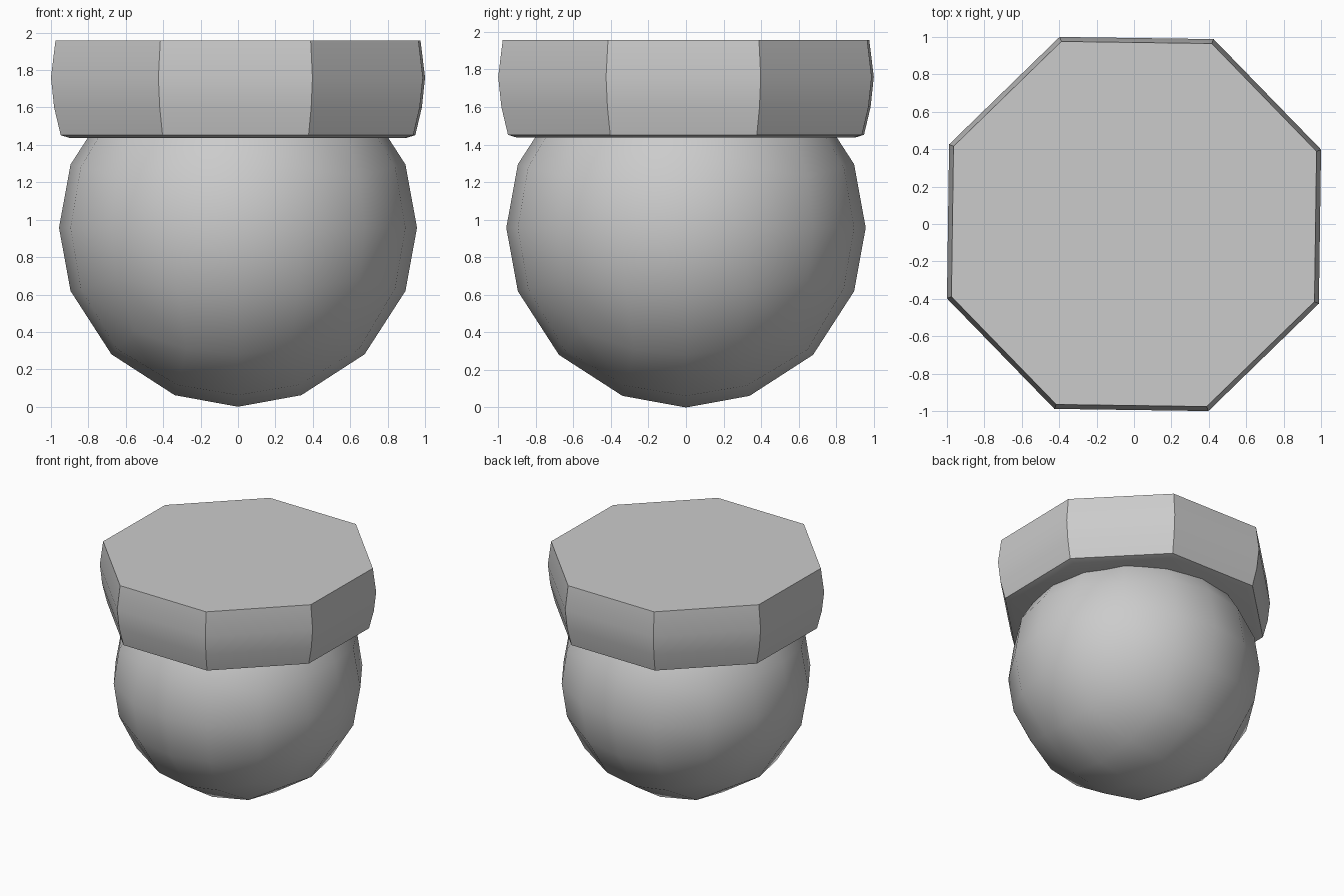
import bpy, bmesh
from math import sin, cos, radians, sqrt

if "Cube" in bpy.data.objects:
    bpy.data.objects.remove(bpy.data.objects["Cube"])


def finish(name, bm, angle):
    bmesh.ops.recalc_face_normals(bm, faces=bm.faces)
    mesh = bpy.data.meshes.new(name)
    bm.to_mesh(mesh)
    bm.free()
    obj = bpy.data.objects.new(name, mesh)
    bpy.context.collection.objects.link(obj)
    bpy.ops.object.select_all(action='DESELECT')
    obj.select_set(True)
    bpy.context.view_layer.objects.active = obj
    bpy.ops.object.shade_smooth_by_angle(angle=radians(angle))
    return obj


def round_cube(name, radius, centre_z):
    """Cube with 4 x 4 faces per side, mapped onto a sphere."""
    bm = bmesh.new()
    bmesh.ops.create_cube(bm, size=2)
    bmesh.ops.subdivide_edges(bm, edges=bm.edges[:], cuts=3, use_grid_fill=True)
    for v in bm.verts:
        x, y, z = v.co
        a, b, c = x * x, y * y, z * z
        v.co = (radius * x * sqrt(1 - b / 2 - c / 2 + b * c / 3),
                radius * y * sqrt(1 - a / 2 - c / 2 + a * c / 3),
                radius * z * sqrt(1 - a / 2 - b / 2 + a * b / 3) + centre_z)
    return finish(name, bm, 60)


def prism_lathe(name, profile, sides, turn):
    """Closed solid from (radius, z) rings with a few flat sides."""
    bm = bmesh.new()
    angles = [radians(turn + 360 * i / sides) for i in range(sides)]
    rings = [[bm.verts.new((r * cos(t), r * sin(t), z)) for t in angles]
             for r, z in profile]
    for low, high in zip(rings, rings[1:]):
        for i in range(sides):
            j = (i + 1) % sides
            bm.faces.new((low[i], low[j], high[j], high[i]))
    bm.faces.new(rings[0][::-1])
    bm.faces.new(rings[-1])
    return finish(name, bm, 30)


# Round body
round_cube("ball_body", 0.957, 0.957)

# Octagonal cap with gently bulging sides, turned very slightly
R = 1.0763
prism_lathe("octagon_cap",
            [(R * 0.90, 1.437), (R * 0.948, 1.452), (R * 0.983, 1.60),
             (R, 1.76), (R * 0.976, 1.957)], 8, 21.7)
